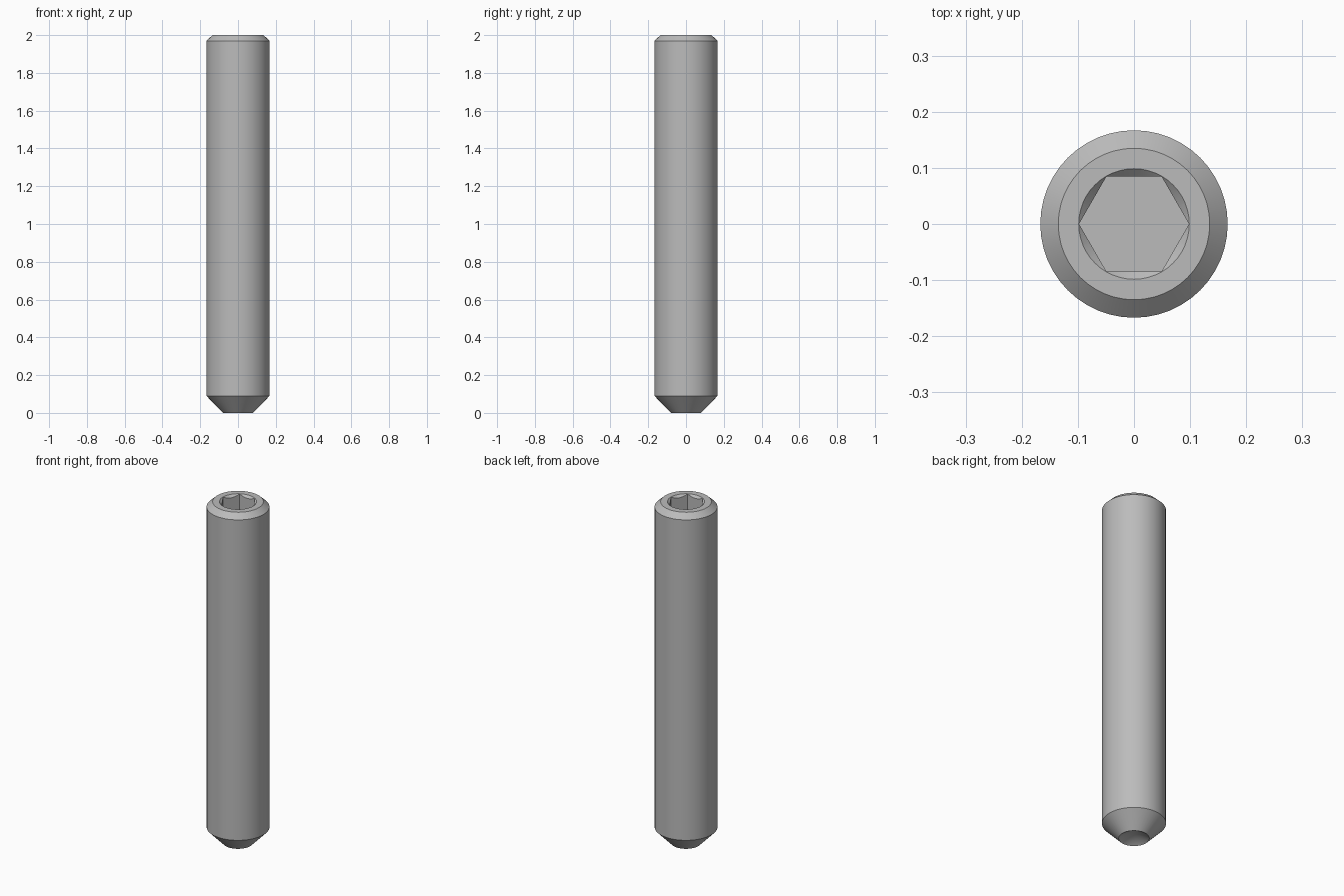
import bpy
import bmesh
from math import cos, sin, pi, radians

old = bpy.data.objects.get("Cube")
if old:
    bpy.data.objects.remove(old, do_unlink=True)

steel = bpy.data.materials.new("grey_steel")
steel.use_nodes = True
colour = (0.5, 0.5, 0.5, 1)
steel.diffuse_color = colour
steel.node_tree.nodes["Principled BSDF"].inputs["Base Color"].default_value = colour


def lathe(name, profile, sides):
    """Revolve an (r, z) profile that starts and ends on the z axis."""
    bm = bmesh.new()
    rings = []
    for i in range(sides):
        a = 2 * pi * i / sides
        rings.append([bm.verts.new((r * cos(a), r * sin(a), z)) for r, z in profile])
    for i in range(sides):
        here, after = rings[i], rings[(i + 1) % sides]
        for k in range(len(profile) - 1):
            bm.faces.new((here[k], after[k], after[k + 1], here[k + 1]))
    bmesh.ops.remove_doubles(bm, verts=bm.verts, dist=1e-5)
    bmesh.ops.recalc_face_normals(bm, faces=bm.faces)
    mesh = bpy.data.meshes.new(name)
    bm.to_mesh(mesh)
    bm.free()
    mesh.materials.append(steel)
    obj = bpy.data.objects.new(name, mesh)
    bpy.context.collection.objects.link(obj)
    return obj


# Shank with chamfered head, tapered tip and conical cup point
screw = lathe("set_screw", [(0, 0.046), (0.08, 0), (0.167, 0.09),
                            (0.167, 1.97), (0.135, 2), (0, 2)], 48)

# Hexagonal drive socket and its countersunk mouth
socket = lathe("socket_cutter", [(0, 1.8), (0.098, 1.8), (0.098, 2.1), (0, 2.1)], 6)
mouth = lathe("mouth_cutter", [(0, 1.92), (0.0185, 1.92), (0.1185, 2.02), (0, 2.02)], 48)

bpy.ops.object.select_all(action="DESELECT")
screw.select_set(True)
bpy.context.view_layer.objects.active = screw
for cutter in (socket, mouth):
    cutter.hide_render = True
    mod = screw.modifiers.new(cutter.name, "BOOLEAN")
    mod.operation = "DIFFERENCE"
    mod.solver = "EXACT"
    mod.object = cutter
    bpy.ops.object.modifier_apply(modifier=mod.name)
    bpy.data.objects.remove(cutter, do_unlink=True)

bpy.ops.object.shade_smooth_by_angle(angle=radians(25))
